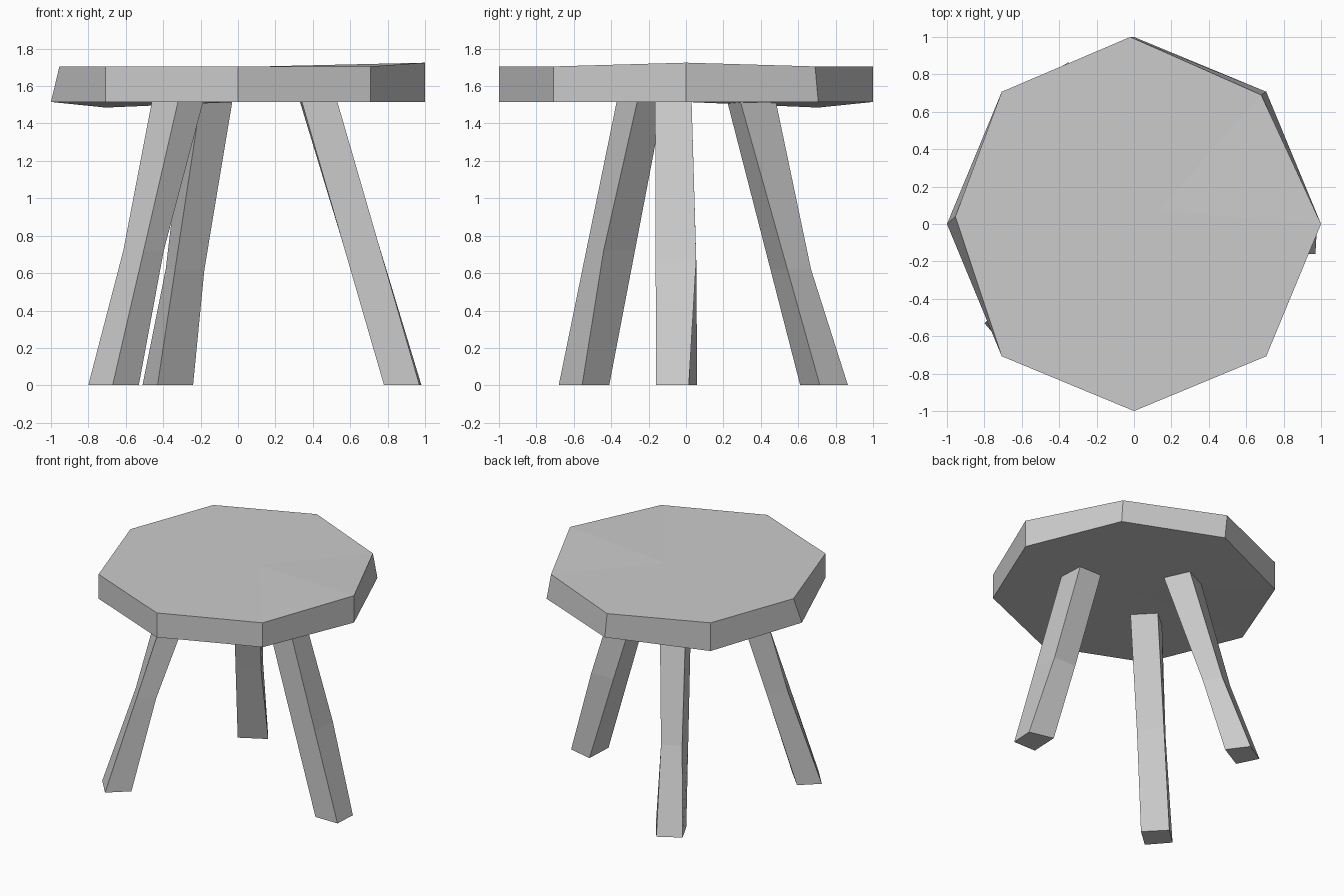
import bpy, bmesh
from math import cos, sin, radians

if "Cube" in bpy.data.objects:
    bpy.data.objects.remove(bpy.data.objects["Cube"])


def make_object(name, bm):
    bmesh.ops.recalc_face_normals(bm, faces=bm.faces)
    mesh = bpy.data.meshes.new(name)
    bm.to_mesh(mesh)
    bm.free()
    obj = bpy.data.objects.new(name, mesh)
    bpy.context.collection.objects.link(obj)
    return obj


def bridge(bm, a, b):
    n = len(a)
    for i in range(n):
        j = (i + 1) % n
        bm.faces.new((a[i], a[j], b[j], b[i]))


def fan(bm, ring, centre):
    c = bm.verts.new(centre)
    for i in range(len(ring)):
        bm.faces.new((ring[i], ring[(i + 1) % len(ring)], c))


# Seat: octagonal slab with a few hand-hewn corners nudged
def build_seat():
    low, high = 1.515, 1.705
    low_nudge = {3: (-0.707, 0.707, 1.485)}
    high_nudge = {0: (1, 0, 1.725), 1: (0.68, 0.69, high),
                  2: (-0.02, 1, high), 4: (-0.955, 0.04, high)}
    bm = bmesh.new()
    rings = []
    for z, nudge in ((low, low_nudge), (high, high_nudge)):
        ring = []
        for i in range(8):
            a = radians(45 * i)
            ring.append(bm.verts.new(nudge.get(i, (cos(a), sin(a), z))))
        rings.append(ring)
    bridge(bm, *rings)
    fan(bm, rings[0], (0, 0, low))
    fan(bm, rings[1], (0.13, 0.07, high))
    make_object("seat", bm)


# Legs: four-sided posts with a slightly bent middle ring
def build_leg(name, foot, top, mid_z, bend):
    z0, z1 = 0.003, 1.52
    t = (mid_z - z0) / (z1 - z0)
    bm = bmesh.new()
    lower = [bm.verts.new((x, y, z0)) for x, y in foot]
    upper = [bm.verts.new((x, y, z1)) for x, y in top]
    middle = []
    for f, u, b in zip(foot, top, bend):
        middle.append(bm.verts.new((f[0] + (u[0] - f[0]) * t + b[0],
                                    f[1] + (u[1] - f[1]) * t + b[1], mid_z)))
    bridge(bm, lower, middle)
    bridge(bm, middle, upper)
    bm.faces.new(lower)
    bm.faces.new(upper)
    make_object(name, bm)


build_seat()
build_leg("right_leg",
          [(0.78, -0.16), (0.97, -0.16), (0.98, 0.015), (0.79, 0.06)],
          [(0.34, -0.165), (0.53, -0.165), (0.52, 0.03), (0.33, 0.03)],
          0.67, [(0, 0), (0, 0), (0, 0.033), (0, 0.008)])
build_leg("front_left_leg",
          [(-0.67, -0.68), (-0.53, -0.555), (-0.67, -0.41), (-0.80, -0.53)],
          [(-0.32, -0.37), (-0.185, -0.26), (-0.32, -0.12), (-0.46, -0.24)],
          0.72, [(0, 0), (-0.03, -0.025), (0, 0), (0.026, 0.01)])
build_leg("back_left_leg",
          [(-0.43, 0.61), (-0.24, 0.715), (-0.35, 0.865), (-0.51, 0.77)],
          [(-0.20, 0.22), (-0.03, 0.29), (-0.11, 0.48), (-0.28, 0.40)],
          0.62, [(0, 0), (-0.025, 0), (0, -0.04), (0.03, -0.02)])
